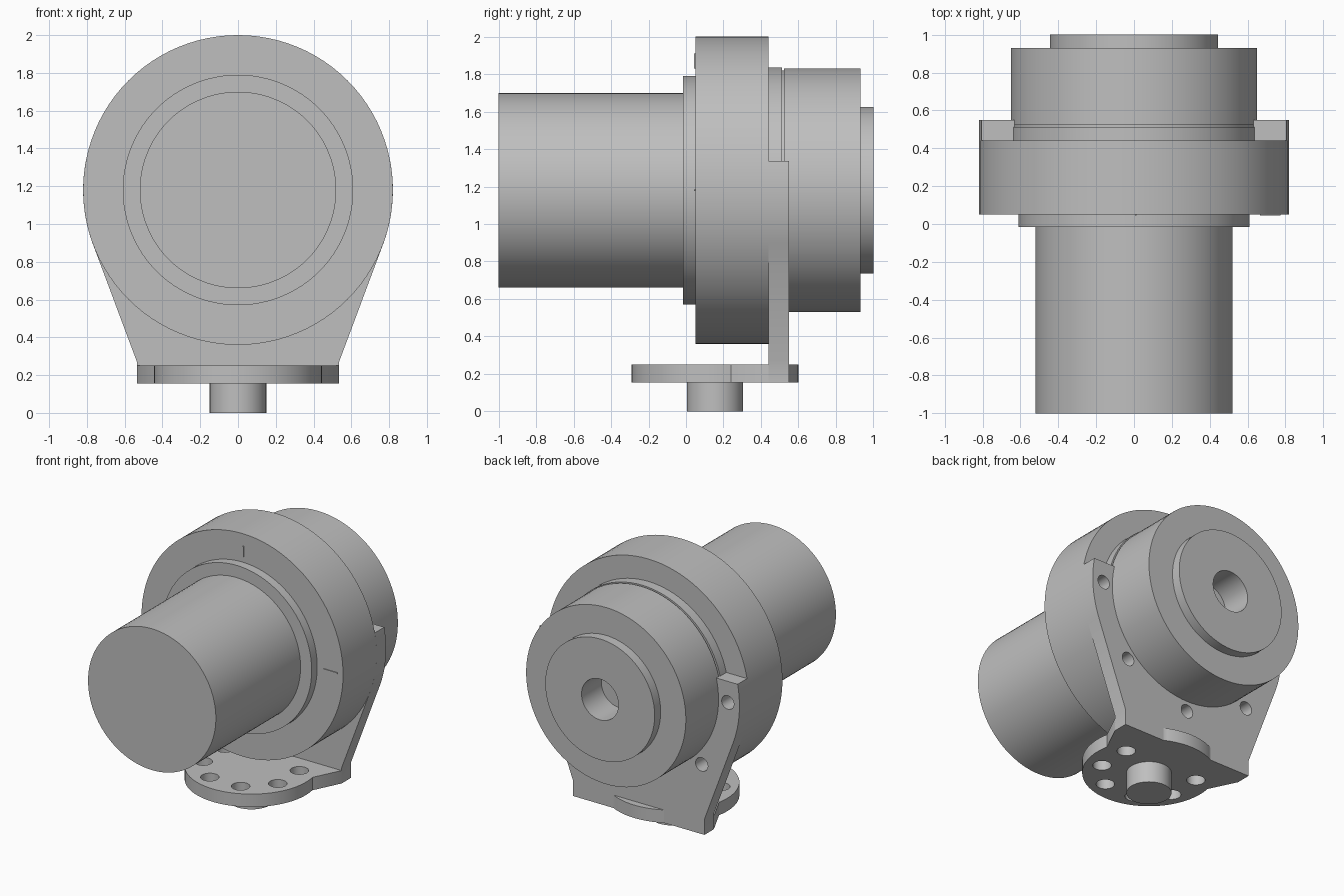
import bpy, bmesh
from math import sin, cos, pi, radians, sqrt, acos, atan2
from mathutils import Matrix, Vector

if "Cube" in bpy.data.objects:
    bpy.data.objects.remove(bpy.data.objects["Cube"])

GREY = (0.52, 0.52, 0.52, 1)
metal = bpy.data.materials.new("machined_grey")
metal.use_nodes = True
metal.diffuse_color = GREY
metal.node_tree.nodes["Principled BSDF"].inputs["Base Color"].default_value = GREY

AXIS_Z = 1.18      # height of the main axis
BODY_R = 0.82
BASE_Y = 0.155     # centre of the round foot
SEGS = 96


def finish(name, bm):
    bmesh.ops.recalc_face_normals(bm, faces=bm.faces)
    mesh = bpy.data.meshes.new(name)
    bm.to_mesh(mesh)
    bm.free()
    obj = bpy.data.objects.new(name, mesh)
    bpy.context.collection.objects.link(obj)
    mesh.materials.append(metal)
    return obj


def smooth(obj):
    bpy.ops.object.select_all(action='DESELECT')
    obj.select_set(True)
    bpy.context.view_layer.objects.active = obj
    bpy.ops.object.shade_smooth_by_angle(angle=radians(30))


def turned(name, profile):
    """Spin (radius, y) points around the main axis."""
    bm = bmesh.new()
    verts = [bm.verts.new((r, y, AXIS_Z)) for r, y in profile]
    edges = [bm.edges.new(pair) for pair in zip(verts, verts[1:])]
    bmesh.ops.spin(bm, geom=verts + edges, cent=(0, 0, AXIS_Z), axis=(0, 1, 0),
                   angle=2 * pi, steps=SEGS, use_merge=True)
    bmesh.ops.remove_doubles(bm, verts=bm.verts, dist=0.0005)
    obj = finish(name, bm)
    smooth(obj)
    return obj


def extruded(name, outline, move):
    """Turn a closed outline of 3D points into a solid."""
    bm = bmesh.new()
    face = bm.faces.new([bm.verts.new(p) for p in outline])
    geom = bmesh.ops.extrude_face_region(bm, geom=[face])["geom"]
    bmesh.ops.translate(bm, vec=move, verts=[g for g in geom if isinstance(g, bmesh.types.BMVert)])
    return finish(name, bm)


def drill(obj, centres, radius, depth, rotation):
    """Cut a set of round holes."""
    bm = bmesh.new()
    for c in centres:
        bmesh.ops.create_cone(bm, cap_ends=True, segments=32, radius1=radius, radius2=radius,
                              depth=depth, matrix=Matrix.Translation(c) @ rotation)
    cutter = finish("hole_cutter", bm)
    cutter.hide_render = True
    mod = obj.modifiers.new("holes", 'BOOLEAN')
    mod.object = cutter
    mod.solver = 'EXACT'
    bpy.context.view_layer.objects.active = obj
    bpy.ops.object.modifier_apply(modifier=mod.name)
    bpy.data.objects.remove(cutter)


def arc(radius, start, end, steps):
    return [(radius * cos(start + (end - start) * i / steps),
             radius * sin(start + (end - start) * i / steps)) for i in range(steps + 1)]


# Turned parts along the main axis
turned("motor", [(0, -1), (0.52, -1), (0.52, -0.015), (0, -0.015)])
turned("front_collar", [(0, -0.015), (0.61, -0.015), (0.61, 0.05), (0, 0.05)])
turned("housing", [(0, 0.05), (BODY_R, 0.05), (BODY_R, 0.44), (0, 0.44)])
turned("rear_drum", [(0, 0.44), (0.655, 0.44), (0.655, 0.512), (0.64, 0.512), (0.64, 0.522),
                     (0.65, 0.522), (0.65, 0.93), (0.445, 0.93), (0.445, 1.0),
                     (0.15, 1.0), (0.15, 0.77), (0, 0.77)])

# Upright bracket: half ring above, straight tangent sides down to the foot
corner = Vector((0.535, 0.27 - AXIS_Z))
tangent = atan2(corner.y, corner.x) + acos(BODY_R / corner.length)
top = 0.155
outer = arc(BODY_R, atan2(top, sqrt(BODY_R ** 2 - top ** 2)), tangent, 16)
outer += [tuple(corner), (corner.x, 0.155 - AXIS_Z)]
inner_start = atan2(top, sqrt(0.65 ** 2 - top ** 2))
inner = arc(0.65, pi - inner_start, 2 * pi + inner_start, 64)
outline = outer + [(-x, z) for x, z in reversed(outer)] + inner
bracket = extruded("bracket", [(x, 0.44, z + AXIS_Z) for x, z in outline], (0, 0.11, 0))
drill(bracket, [(0.725 * cos(a), 0.5, AXIS_Z + 0.725 * sin(a))
                for a in (radians(-45 * i) for i in range(5))],
      0.05, 0.3, Matrix.Rotation(pi / 2, 4, 'X'))
smooth(bracket)

# Round foot with shoulders reaching the bracket corners
meet = radians(11)
front = arc(0.445, pi - meet, 2 * pi + meet, 64)
back_angle = atan2(0.395, sqrt(0.445 ** 2 - 0.395 ** 2))
back = arc(0.445, back_angle, pi - back_angle, 16)
shoulder = [(0.535, 0.285), (0.535, 0.394)]
plan = front + shoulder + back + [(-x, y) for x, y in reversed(shoulder)]
foot = extruded("foot", [(x, y + BASE_Y, 0.155) for x, y in plan], (0, 0, 0.095))
drill(foot, [(0.328 * cos(a), BASE_Y + 0.328 * sin(a), 0.2)
             for a in (radians(22.5 - 45 * i) for i in range(6))], 0.062, 0.4, Matrix())
smooth(foot)

# Locating stub under the foot
bm = bmesh.new()
bmesh.ops.create_cone(bm, cap_ends=True, segments=64, radius1=0.15, radius2=0.15, depth=0.16,
                      matrix=Matrix.Translation((0, BASE_Y, 0.08)))
smooth(finish("locating_stub", bm))

# Thin index marks on the housing face
for name, x, z, w, h in (("top_mark", 0.01, 1.87, 0.008, 0.08),
                         ("side_mark", 0.72, 1.18, 0.11, 0.008)):
    bm = bmesh.new()
    bmesh.ops.create_cube(bm, size=1, matrix=Matrix.Translation((x, 0.048, z))
                          @ Matrix.Diagonal((w, 0.008, h, 1)))
    finish(name, bm)
